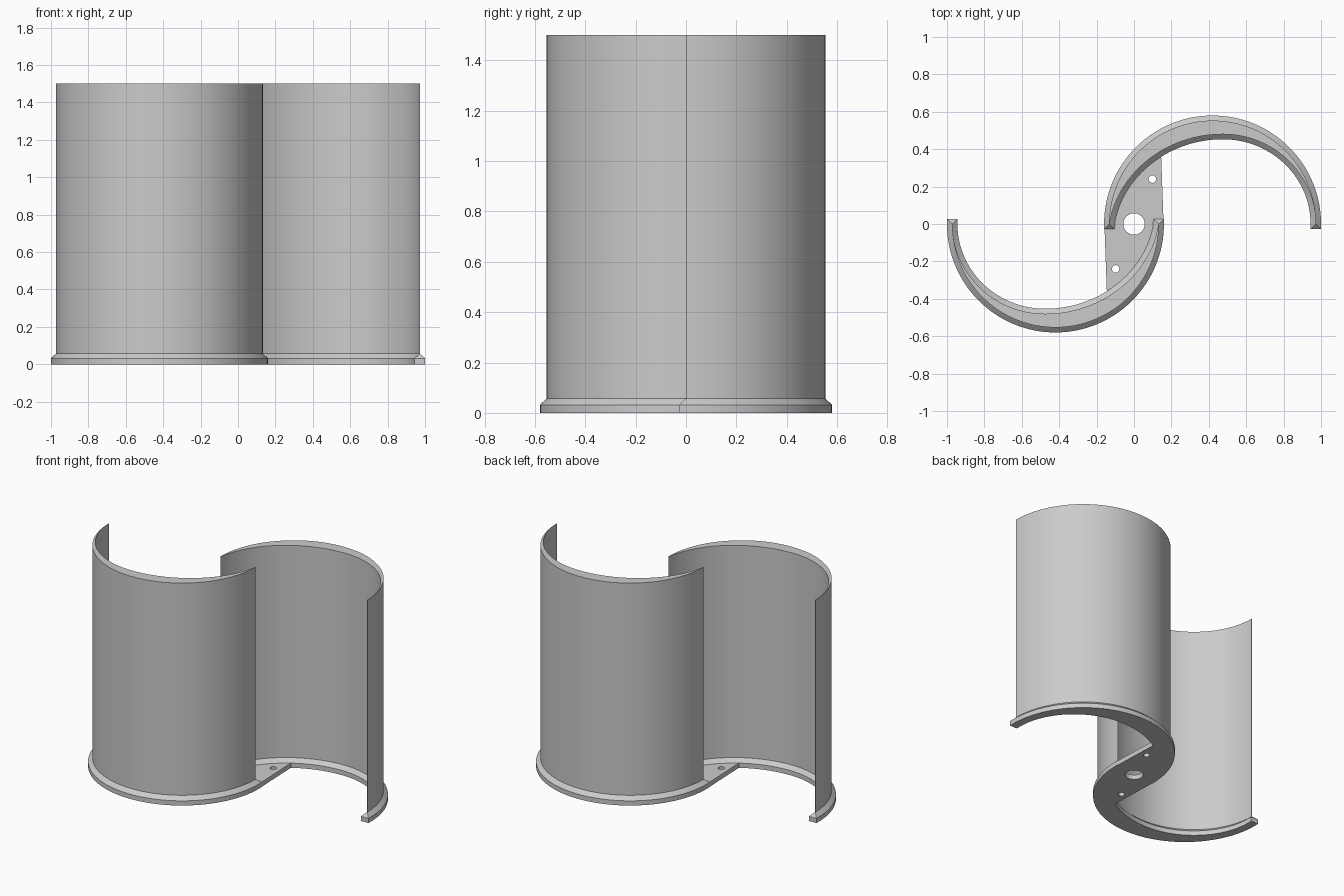
import bpy, bmesh, math
from mathutils import Vector

if "Cube" in bpy.data.objects:
    bpy.data.objects.remove(bpy.data.objects["Cube"])

gray = bpy.data.materials.new("light gray")
gray.diffuse_color = (0.6, 0.6, 0.6, 1)
gray.use_nodes = True
gray.node_tree.nodes["Principled BSDF"].inputs["Base Color"].default_value = gray.diffuse_color

N = 32            # segments per quarter of the blade section
D = 0.027         # how far the rim stands out from the blade
CX, R = 0.42, 0.553


def bezier(a, b, c, d, n):
    a, b, c, d = map(Vector, (a, b, c, d))
    return [a*(1-t)**3 + b*3*t*(1-t)**2 + c*3*t*t*(1-t) + d*t**3
            for t in (i / n for i in range(n + 1))]


# Blade section, left tip to right tip: round outside, flatter inside
outer = [Vector((CX - R*math.cos(math.pi*i/(2*N)), R*math.sin(math.pi*i/(2*N))))
         for i in range(2*N + 1)]
left = bezier((-0.131, 0), (-0.09, 0.27), (0.17, 0.48), (0.475, 0.48), N)
right = bezier((0.475, 0.48), (0.748, 0.48), (0.971, 0.265), (0.971, 0), N)
inner = left + right[1:]


def offset(points, side):
    """Move a section line sideways and carry its ends past the tips."""
    out = []
    last = len(points) - 1
    for i, p in enumerate(points):
        t = (points[min(i+1, last)] - points[max(i-1, 0)]).normalized()
        out.append(p + Vector((-t.y, t.x)) * D * side)
    for i, s in ((0, -1), (last, 1)):
        out[i] = Vector((points[i].x + s*side*D, -D))
    return out


def finish(ob):
    ob.data.materials.clear()
    ob.data.materials.append(gray)
    bpy.ops.object.select_all(action='DESELECT')
    ob.select_set(True)
    bpy.context.view_layer.objects.active = ob
    bpy.ops.object.shade_smooth_by_angle(angle=math.radians(25))


def loft(name, levels, cap_bottom, cap_top, sign):
    """Stack section outlines (outer, inner, z); sign -1 turns it half round."""
    bm = bmesh.new()
    rings = []
    for o, n, z in levels:
        pts = o + n[::-1]
        rings.append([bm.verts.new((sign*p.x, sign*p.y, z)) for p in pts])
    m = len(rings[0])
    for a, b in zip(rings, rings[1:]):
        for i in range(m):
            j = (i + 1) % m
            bm.faces.new((a[i], a[j], b[j], b[i]))
    for ring, wanted in ((rings[0], cap_bottom), (rings[-1], cap_top)):
        if wanted:
            for i in range(m//2 - 1):
                bm.faces.new((ring[i], ring[i+1], ring[m-2-i], ring[m-1-i]))
    bmesh.ops.recalc_face_normals(bm, faces=bm.faces)
    # make sure the outside of the arc points outward
    bm.faces.ensure_lookup_table()
    f = bm.faces[N]
    c = f.calc_center_median()
    if f.normal.dot(Vector((c.x - sign*CX, c.y, 0))) < 0:
        bmesh.ops.reverse_faces(bm, faces=bm.faces)
    me = bpy.data.meshes.new(name)
    bm.to_mesh(me)
    bm.free()
    ob = bpy.data.objects.new(name, me)
    bpy.context.collection.objects.link(ob)
    finish(ob)


# Two blades with chamfered rims, half a turn apart
wide_o, wide_i = offset(outer, 1), offset(inner, -1)
for side, sign in (("back", 1), ("front", -1)):
    loft(side + "_rim", [(wide_o, wide_i, 0), (wide_o, wide_i, 0.032),
                         (outer, inner, 0.057)], True, False, sign)
    loft(side + "_blade", [(outer, inner, 0.057), (outer, inner, 1.5)],
         False, True, sign)

# Hub plate between the rims, with a shaft hole and two bolt holes
half = [Vector((0.158, 0.01)), Vector((0.145, 0.37))]
half += [p for p in reversed(left) if p.x < 0.125]
outline = half + [-p for p in half]


def circle(x, y, r, n=32):
    return [Vector((x + r*math.cos(2*math.pi*i/n), y + r*math.sin(2*math.pi*i/n)))
            for i in range(n)]


cu = bpy.data.curves.new("hub_plate", 'CURVE')
cu.dimensions = '2D'
cu.fill_mode = 'BOTH'
cu.extrude = 0.016
for pts in (outline, circle(0, 0, 0.057),
            circle(0.098, 0.24, 0.02), circle(-0.098, -0.24, 0.02)):
    sp = cu.splines.new('POLY')
    sp.points.add(len(pts) - 1)
    for q, p in zip(sp.points, pts):
        q.co = (p.x, p.y, 0, 1)
    sp.use_cyclic_u = True
plate = bpy.data.objects.new("hub_plate", cu)
plate.location.z = 0.016
bpy.context.collection.objects.link(plate)
bpy.ops.object.select_all(action='DESELECT')
plate.select_set(True)
bpy.context.view_layer.objects.active = plate
bpy.ops.object.convert(target='MESH')
plate = bpy.context.view_layer.objects.active
bm = bmesh.new()
bm.from_mesh(plate.data)
bmesh.ops.remove_doubles(bm, verts=bm.verts, dist=0.0001)
bmesh.ops.recalc_face_normals(bm, faces=bm.faces)
bm.to_mesh(plate.data)
bm.free()
finish(plate)
